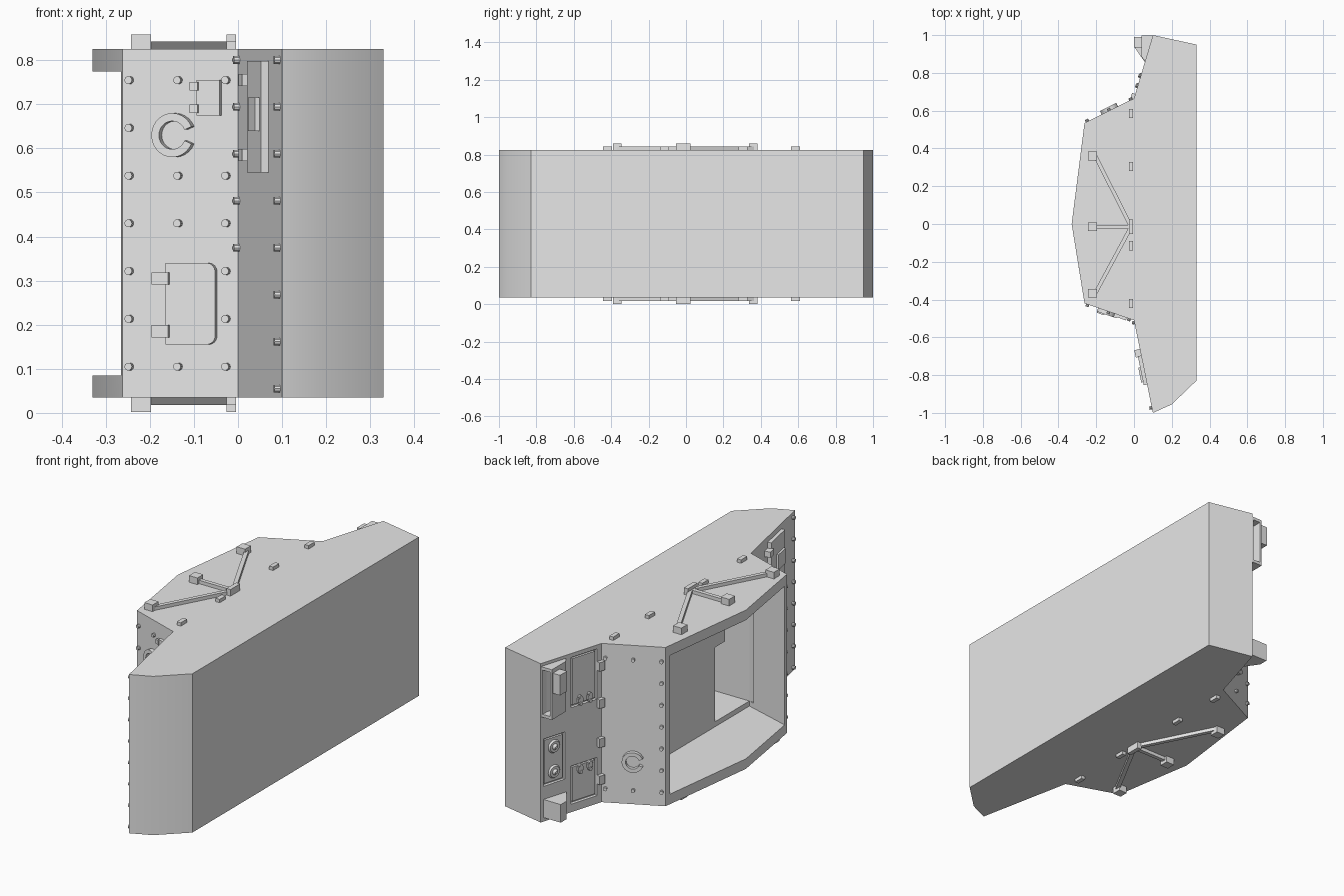
import bpy, bmesh, math
from mathutils import Matrix, Vector

cube = bpy.data.objects.get("Cube")
if cube:
    bpy.data.objects.remove(cube)

grey = bpy.data.materials.new("plain_grey")
grey.use_nodes = True
grey.diffuse_color = (0.8, 0.8, 0.8, 1)
grey.node_tree.nodes["Principled BSDF"].inputs["Base Color"].default_value = (0.8, 0.8, 0.8, 1)

LOW, HIGH = 0.035, 0.825
parts = {}


def prism(name, pts, a, b, m=Matrix(), taper=1.0):
    """Extrude a flat outline from height a to b and add it to a named part."""
    bm = parts.setdefault(name, bmesh.new())
    c = sum((Vector(p) for p in pts), Vector((0, 0))) / len(pts)
    lo = [bm.verts.new(m @ Vector((p[0], p[1], a))) for p in pts]
    hi = [bm.verts.new(m @ (c + (Vector(p) - c) * taper).to_3d() + m.to_3x3() @ Vector((0, 0, b))) for p in pts]
    faces = [bm.faces.new(lo[::-1]), bm.faces.new(hi)]
    for i in range(len(pts)):
        j = (i + 1) % len(pts)
        faces.append(bm.faces.new((lo[i], lo[j], hi[j], hi[i])))
    bmesh.ops.recalc_face_normals(bm, faces=faces)


def rect(x0, x1, y0, y1):
    return [(x0, y0), (x1, y0), (x1, y1), (x0, y1)]


def disc(x, y, r, n=10):
    return [(x + r * math.cos(t * math.tau / n), y + r * math.sin(t * math.tau / n)) for t in range(n)]


def c_shape(x, y, r_out, r_in, gap, turn=0, n=24):
    angles = [turn + gap + (math.tau - 2 * gap) * i / n for i in range(n + 1)]
    arc = lambda r, seq: [(x + r * math.cos(t), y + r * math.sin(t)) for t in seq]
    return arc(r_out, angles) + arc(r_in, angles[::-1])


def wall(p, q):
    """Frame on a wall: x runs from p to q, y is up, z points outward."""
    d = (Vector(q) - Vector(p)).normalized()
    return Matrix(((d.x, 0, d.y, p[0]), (d.y, 0, -d.x, p[1]), (0, 1, 0, 0), (0, 0, 0, 1)))


def finish(name):
    bm = parts.pop(name)
    me = bpy.data.meshes.new(name)
    bm.to_mesh(me)
    bm.free()
    me.materials.append(grey)
    ob = bpy.data.objects.new(name, me)
    bpy.context.collection.objects.link(ob)
    return ob


def cut(target, cutter_name):
    cutter = finish(cutter_name)
    mod = target.modifiers.new("cut", 'BOOLEAN')
    mod.operation, mod.solver, mod.object = 'DIFFERENCE', 'EXACT', cutter
    bpy.context.view_layer.objects.active = target
    bpy.ops.object.modifier_apply(modifier=mod.name)
    bpy.data.objects.remove(cutter)


# Armoured body outline, counter-clockwise from above
back_tip, back_notch, back_edge = (0.1, 1.0), (0, 0.665), (-0.262, 0.535)
front_edge, front_notch, front_tip = (-0.262, -0.42), (0, -0.51), (0.1, -1.0)
outline = [(0.33, -0.83), (0.33, 0.95), back_tip, back_notch, back_edge,
           (-0.33, 0), front_edge, front_notch, front_tip, (0.2, -0.955)]
back_cheek, back_slope = wall(back_tip, back_notch), wall(back_notch, back_edge)
front_slope, front_cheek = wall(front_edge, front_notch), wall(front_notch, front_tip)
prism("body", outline, LOW, HIGH)
body = finish("body")

# Hollow interior with a side niche
prism("cavity", [(-0.02, 0.6), (-0.27, 0.505), (-0.5, 0.505), (-0.5, -0.395),
                 (-0.27, -0.395), (-0.02, -0.47)], 0.085, 0.775)
cut(body, "cavity")
prism("niche", rect(-0.05, 0.25, -0.47, -0.28), 0.11, 0.774)
cut(body, "niche")
prism("low_niche", rect(-0.05, 0.25, -0.3, -0.2), 0.11, 0.48)
cut(body, "low_niche")

# Recessed service doors on the back cheek: (s0, s1, z0, z1)
doors = [(0.175, 0.325, 0.555, 0.805), (0.175, 0.325, 0.075, 0.265)]
lamp_panel = (0.015, 0.14, 0.21, 0.445)
for r in doors + [lamp_panel]:
    prism("pockets", rect(*r), -0.015, 0.05, back_cheek)
cut(body, "pockets")
for s0, s1, z0, z1 in doors:
    g = 0.01
    prism("back_doors", rect(s0 + g, s1 - g, z0 + g, z1 - g), -0.016, -0.004, back_cheek)
    hinge_z = z0 + 0.025 if z0 > 0.4 else z1 - 0.025
    for s in (0.225, 0.28):
        prism("back_door_hinges", rect(s - 0.014, s + 0.014, hinge_z - 0.01, hinge_z + 0.01), -0.01, 0.008, back_cheek)
        for dz in (-0.016, 0.016):
            prism("back_door_hinges", disc(s, hinge_z + dz, 0.009), -0.01, 0.012, back_cheek)

# Lamp plate with two cones
s0, s1, z0, z1 = lamp_panel
prism("lamp_plate", rect(s0 + 0.01, s1 - 0.01, z0 + 0.01, z1 - 0.01), -0.016, -0.004, back_cheek)
for z in (0.39, 0.265):
    prism("lamps", disc(0.08, z, 0.034, 16), -0.005, 0.004, back_cheek, 0.8)
    prism("lamps", disc(0.08, z, 0.016, 16), 0.003, 0.014, back_cheek, 0.4)

# Open box, latch and wedge at the back corner
prism("corner_box", [(0.105, 0.998), (0.04, 0.998), (0.04, 0.885), (0.06, 0.86), (0.07, 0.86)], 0.56, 0.81)
prism("box_recess", rect(0.05, 0.09, 0.9, 1.1), 0.575, 0.795)
box = finish("corner_box")
cut(box, "box_recess")
prism("corner_latch", rect(0, 0.042, 0.935, 0.99), 0.69, 0.79)
prism("corner_wedge", [(0.098, 0.985), (0, 0.985), (0, 0.94), (0.055, 0.86), (0.07, 0.86)], 0.055, 0.145)

# Hinge blocks in the back notch
for z in (0.72, 0.535, 0.34, 0.155):
    prism("notch_hinges", rect(0.325, 0.355, z - 0.022, z + 0.022), -0.02, 0.018, back_cheek)

# Bolt rows: steps up the wall from the lowest bolt
def bolts(m, s, steps, base=0.105, pitch=0.1083):
    for i in steps:
        prism("bolts", disc(s, base + i * pitch, 0.009), -0.005, 0.013, m)


bolts(front_slope, 0.018, range(7))
bolts(front_slope, 0.135, (0, 3, 4, 6))
bolts(front_slope, 0.25, (0, 1, 2, 3, 4, 6))
bolts(back_slope, 0.018, (0, 6))
bolts(back_slope, 0.145, (0, 6))
bolts(back_slope, 0.275, range(7))
bolts(front_cheek, 0.012, range(3, 8), 0.055, 0.1065)
bolts(front_cheek, 0.472, range(8), 0.055, 0.1065)

# Lifting rings
prism("front_ring", c_shape(0.126, 0.63, 0.05, 0.032, 0.4), -0.005, 0.02, front_slope)
prism("back_ring", c_shape(0.145, 0.25, 0.05, 0.032, 0.4), -0.005, 0.02, back_slope)

# Front hatch with rounded corners, and small hatch
hatch = [(0.108, 0.155)]
for cz, start in ((0.175, -90), (0.32, 0)):
    for k in range(5):
        t = math.radians(start + k * 22.5)
        hatch.append((0.207 + 0.02 * math.cos(t), cz + 0.02 * math.sin(t)))
hatch.append((0.108, 0.34))
prism("front_hatch", hatch, -0.005, 0.014, front_slope)
for z in (0.185, 0.305):
    prism("front_hatch_hinges", rect(0.078, 0.118, z - 0.014, z + 0.014), -0.005, 0.026, front_slope)
prism("small_hatch", rect(0.182, 0.237, 0.675, 0.755), -0.005, 0.014, front_slope)
for z in (0.69, 0.741):
    prism("small_hatch_hinges", rect(0.168, 0.187, z - 0.01, z + 0.01), -0.005, 0.02, front_slope)

# Front cheek door with handle and hinges
prism("cheek_door", rect(0.19, 0.347, 0.545, 0.798), -0.005, 0.018, front_cheek)
prism("cheek_door_handle", rect(0.25, 0.33, 0.64, 0.715), 0.015, 0.028, front_cheek)
for z in (0.585, 0.755):
    prism("cheek_door_hinges", rect(0.155, 0.195, z - 0.014, z + 0.014), -0.005, 0.03, front_cheek)

# Struts, feet and blocks, the same on roof and underside
middle = (LOW + HIGH) / 2
flip = Matrix.Translation((0, 0, 2 * middle)) @ Matrix.Scale(-1, 4, (0, 0, 1))
for side, m in (("top", Matrix()), ("bottom", flip)):
    base = HIGH - 0.01
    hub = Vector((-0.015, -0.015))
    for y in (0.36, -0.015, -0.367):
        prism(side + "_feet", rect(-0.243, -0.197, y - 0.023, y + 0.023), base, 0.858, m)
        end = Vector((-0.205, y))
        n = (end - hub).orthogonal().normalized() * 0.01
        prism(side + "_struts", [hub + n, end + n, end - n, hub - n], base, 0.842, m)
    prism(side + "_hub", rect(-0.026, -0.004, -0.053, 0.023), base, 0.858, m)
    for y in (0.585, 0.305, -0.115, -0.42):
        prism(side + "_blocks", rect(-0.026, -0.004, y - 0.024, y + 0.024), base, 0.842, m)

# Build remaining parts and shade
objects = [body, box] + [finish(n) for n in list(parts)]
for ob in objects:
    ob.select_set(True)
bpy.context.view_layer.objects.active = body
bpy.ops.object.shade_smooth_by_angle(angle=math.radians(30))
